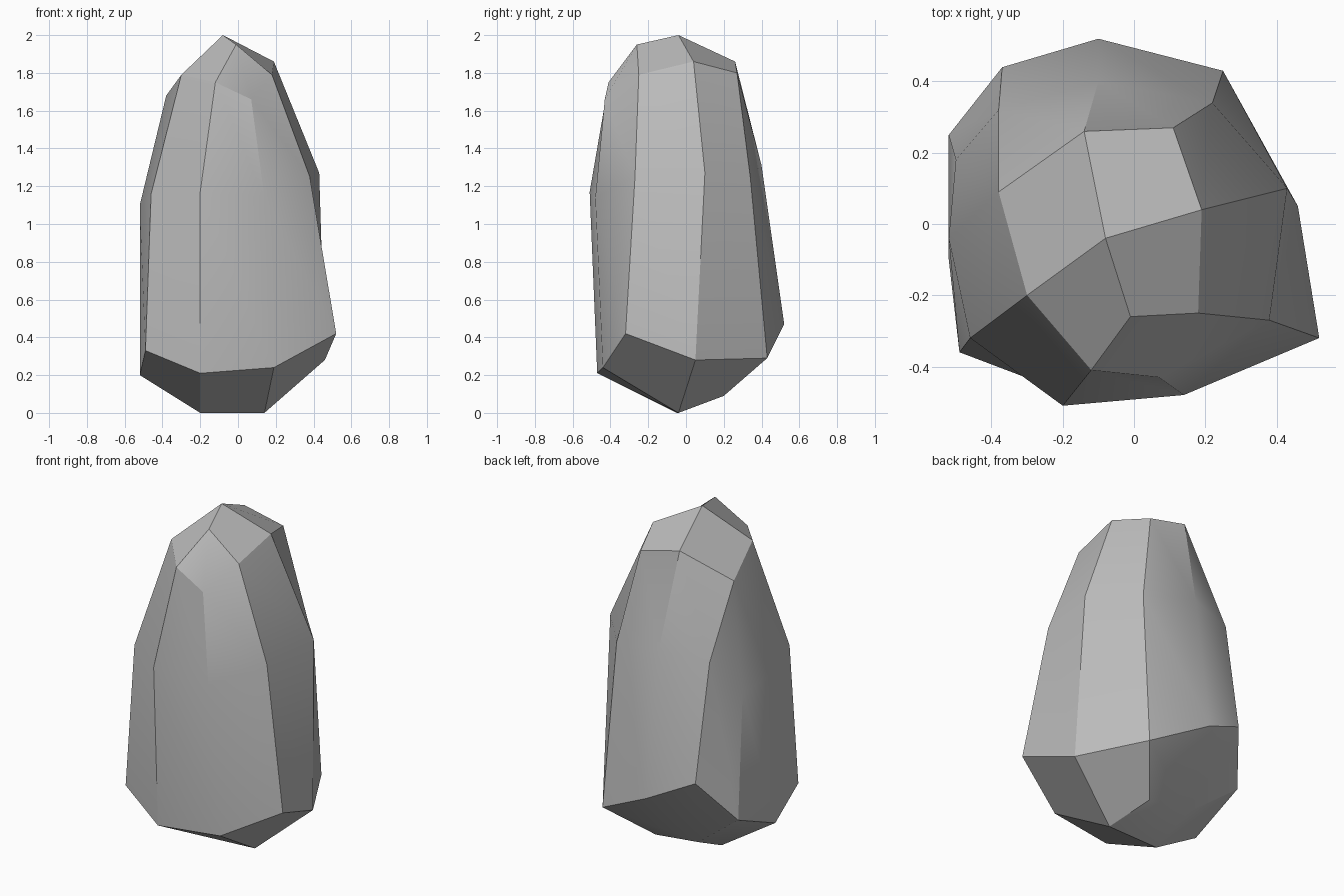
import bpy
import bmesh
import math

default_cube = bpy.data.objects.get("Cube")
if default_cube:
    bpy.data.objects.remove(default_cube, do_unlink=True)

# Rings run around the boulder from its front right corner towards -x
shoulder_ring = [
    (.18, -.25, 1.79), (.07, -.43, 1.66), (-.12, -.41, 1.75), (-.3, -.2, 1.79),
    (-.38, .09, 1.68), (-.14, .26, 1.86), (.11, .27, 1.8), (.19, .04, 1.86),
]
waist_ring = [
    (.38, -.27, 1.25), (.14, -.48, 1.14), (-.2, -.51, 1.17), (-.46, -.32, 1.16),
    (-.52, -.04, 1.1), (-.5, .18, 1.07), (-.38, .32, 1.28), (-.1, .4, 1.31),
    (.22, .34, 1.25), (.43, .1, 1.27),
]
foot_ring = [
    (.52, -.32, .42), (.19, -.44, .24), (-.2, -.47, .21), (-.49, -.36, .33),
    (-.52, -.1, .2), (-.52, .25, .35), (-.37, .44, .6), (-.1, .52, .47),
    (.25, .43, .29), (.46, .05, .28),
]
peak_points = [(-.08, -.04, 2), (-.01, -.26, 1.95)]
base_points = [(-.2, -.05, 0), (.14, -.04, 0), (.06, .2, .09), (-.22, .2, .12)]


def add_points(mesh, points):
    """Add a list of points and return their vertices."""
    return [mesh.verts.new(point) for point in points]


def make_material(name, colour):
    """Make one flat, matte material."""
    material = bpy.data.materials.new(name)
    material.use_nodes = True
    material.diffuse_color = colour
    shader = material.node_tree.nodes["Principled BSDF"]
    shader.inputs["Base Color"].default_value = colour
    shader.inputs["Roughness"].default_value = .9
    return material


mesh = bmesh.new()
shoulder = add_points(mesh, shoulder_ring)
waist = add_points(mesh, waist_ring)
foot = add_points(mesh, foot_ring)
peak, brow = add_points(mesh, peak_points)
base_right, base_left, base_back, base_side = add_points(mesh, base_points)

# Long side facets between foot and waist
count = len(waist)
for i in range(count):
    j = (i + 1) % count
    mesh.faces.new((foot[i], foot[j], waist[j], waist[i]))

# Upper facets: the shoulder has one corner where the waist has a whole facet
corner = 4
mesh.faces.new((shoulder[corner], *waist[corner:corner + 3]))
for i in range(len(shoulder)):
    j = (i + 1) % len(shoulder)
    low_i = i + 2 if i >= corner else i
    low_j = (low_i + 1) % count
    mesh.faces.new((waist[low_i], waist[low_j], shoulder[j], shoulder[i]))

# Crown facets around the peak and the brow
mesh.faces.new((brow, *shoulder[:3]))
mesh.faces.new((peak, brow, shoulder[2], shoulder[3]))
mesh.faces.new((peak, *shoulder[3:6]))
mesh.faces.new((peak, *shoulder[5:8]))
mesh.faces.new((peak, shoulder[7], shoulder[0], brow))

# Underside facets
mesh.faces.new((base_right, base_left, base_back, base_side))
mesh.faces.new((base_left, foot[1], foot[2], base_right))
mesh.faces.new((base_left, foot[9], foot[0], foot[1]))
mesh.faces.new((base_right, *foot[2:5]))
mesh.faces.new((base_right, foot[4], foot[5], base_side))
mesh.faces.new((base_side, *foot[5:8]))
mesh.faces.new((base_side, foot[7], foot[8], base_back))
mesh.faces.new((base_back, foot[8], foot[9], base_left))

bmesh.ops.recalc_face_normals(mesh, faces=mesh.faces)
boulder_mesh = bpy.data.meshes.new("boulder")
mesh.to_mesh(boulder_mesh)
mesh.free()
boulder_mesh.materials.append(make_material("stone grey", (.5, .5, .5, 1)))

boulder = bpy.data.objects.new("boulder", boulder_mesh)
bpy.context.collection.objects.link(boulder)

# Soft facets with crisp edges where they turn sharply
bpy.ops.object.select_all(action="DESELECT")
boulder.select_set(True)
bpy.context.view_layer.objects.active = boulder
bpy.ops.object.shade_smooth_by_angle(angle=math.radians(30))
